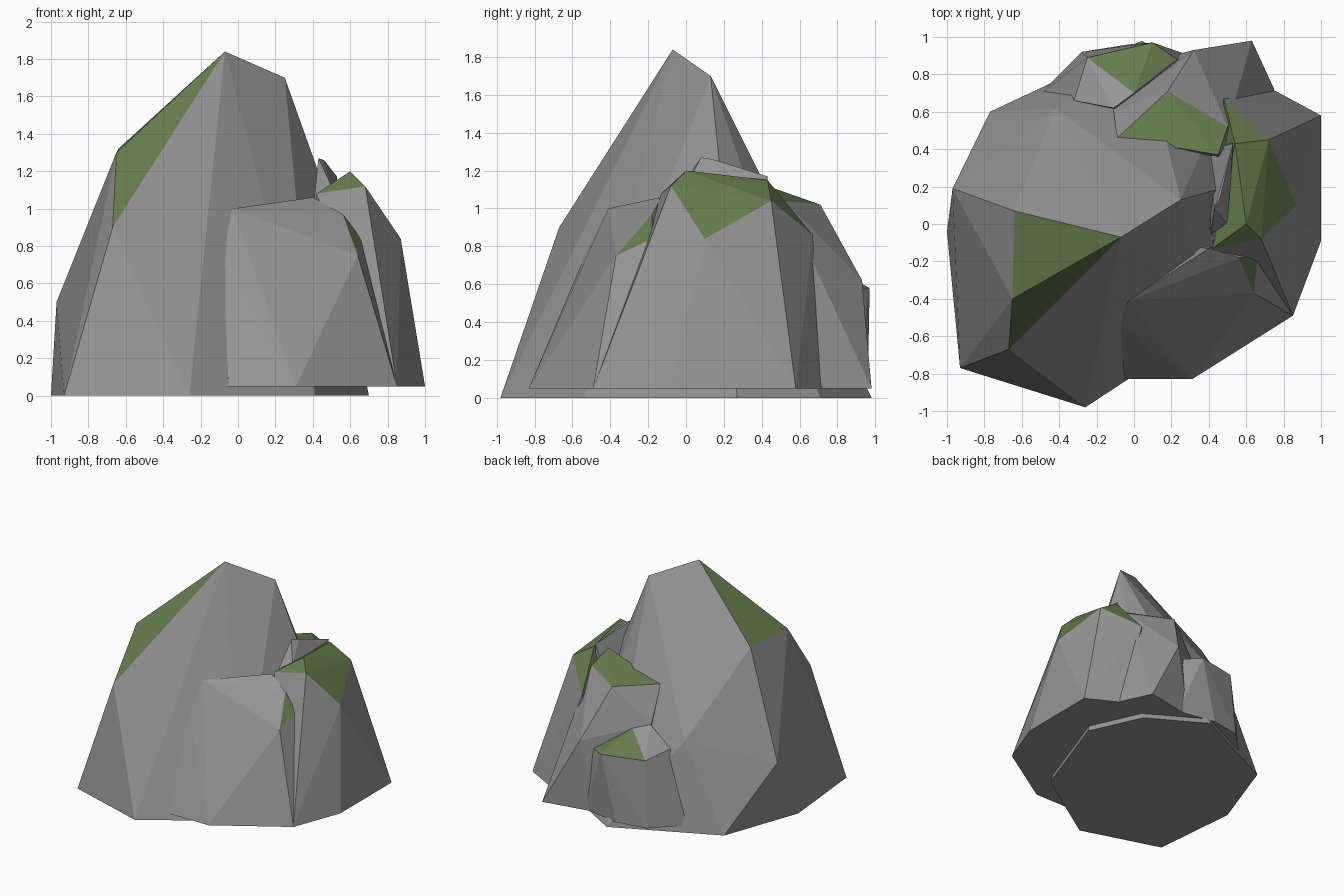
import bpy
import bmesh
from mathutils import Vector

default_cube = bpy.data.objects.get("Cube")
if default_cube:
    bpy.data.objects.remove(default_cube, do_unlink=True)


def make_material(name, colour):
    material = bpy.data.materials.new(name)
    material.use_nodes = True
    material.diffuse_color = colour
    shader = material.node_tree.nodes["Principled BSDF"]
    shader.inputs["Base Color"].default_value = colour
    shader.inputs["Roughness"].default_value = 0.9
    return material


stone = make_material("grey stone", (0.3, 0.3, 0.3, 1))
moss = make_material("green moss", (0.125, 0.2, 0.07, 1))


def make_rock(name, foot_height, foot, bare=(), mossy=()):
    """Facetted boulder: hull over a foot outline and upper corners.
    Faces whose corners are all mossy take the moss material."""
    bm = bmesh.new()
    for x, y in foot:
        bm.verts.new((x, y, foot_height))
    for corner in bare:
        bm.verts.new(corner)
    mossy_verts = {bm.verts.new(corner) for corner in mossy}
    hull = bmesh.ops.convex_hull(bm, input=list(bm.verts))
    unused = {v for v in hull["geom_interior"] + hull["geom_unused"]
              if isinstance(v, bmesh.types.BMVert)}
    mossy_verts -= unused
    bmesh.ops.delete(bm, geom=list(unused), context="VERTS")
    bmesh.ops.recalc_face_normals(bm, faces=list(bm.faces))

    for face in bm.faces:
        face.smooth = False
        overgrown = all(v in mossy_verts for v in face.verts)
        face.material_index = int(overgrown and face.normal.z > 0)

    mesh = bpy.data.meshes.new(name)
    mesh.materials.append(stone)
    mesh.materials.append(moss)
    bm.to_mesh(mesh)
    bm.free()
    rock = bpy.data.objects.new(name, mesh)
    bpy.context.scene.collection.objects.link(rock)
    return rock


# Main boulder with its double peak and one mossy shoulder
make_rock(
    "main_boulder", 0,
    foot=[(-1, -.04), (-.93, -.77), (-.26, -.98), (.41, -.54),
          (.7, .27), (.5, .71), (.04, .98), (-.77, .6)],
    bare=[(.25, .13, 1.7), (-.97, .19, .5), (-.42, .62, .69),
          (.5, .2, 1)],
    mossy=[(-.07, -.07, 1.84), (-.64, .07, 1.32), (-.65, -.4, 1.3),
           (-.67, -.67, .9)])

# Front buttress with a small patch of moss on its outer corner
make_rock(
    "front_boulder", .05,
    foot=[(-.05, -.83), (.31, -.83), (.85, -.49), (.92, -.15), (.1, -.1)],
    bare=[(-.08, -.53, .76), (-.03, -.41, 1), (.4, -.13, 1.06)],
    mossy=[(.56, -.18, .97), (.66, -.18, .84), (.64, -.37, .75)])

# Side buttress with a mossy top
make_rock(
    "side_boulder", .05,
    foot=[(.85, -.49), (.92, -.15), (1, -.09), (1, .58), (.74, .72),
          (.4, .5), (.4, -.1)],
    mossy=[(.6, 0, 1.2), (.42, -.13, 1.08), (.68, -.08, 1.12),
           (.87, .1, .84), (.72, .45, 1.04), (.48, .67, .86),
           (.54, .43, 1.15)])

# Thin crag wedged between the side buttress and the main boulder
make_rock(
    "wedged_crag", .8,
    foot=[(.4, -.05), (.52, -.02), (.5, .45), (.4, .4)],
    bare=[(.41, -.05, 1.08), (.43, .08, 1.27), (.46, .14, 1.26),
          (.53, .43, 1.17), (.5, 0, 1.12)])

# Rear buttress with a mossy ledge
make_rock(
    "rear_boulder", .05,
    foot=[(.63, .98), (.75, .72), (.5, .3), (-.1, .5), (-.1, .65),
          (.2, .9)],
    bare=[(.32, .93, .62), (-.11, .61, .75)],
    mossy=[(-.09, .46, 1.02), (.18, .71, 1.02), (.45, .37, 1.14),
           (.5, .52, 1.04), (.2, .44, 1.07)])

# Low rock at the back with a mossy cap
make_rock(
    "low_back_rock", .05,
    foot=[(-.52, .68), (-.28, .92), (-.03, .96), (.3, .9), (.1, .5)],
    bare=[(-.11, .62, .75), (-.32, .66, .62)],
    mossy=[(-.25, .89, .59), (.1, .97, .58), (.23, .88, .56),
           (0, .7, .72)])
